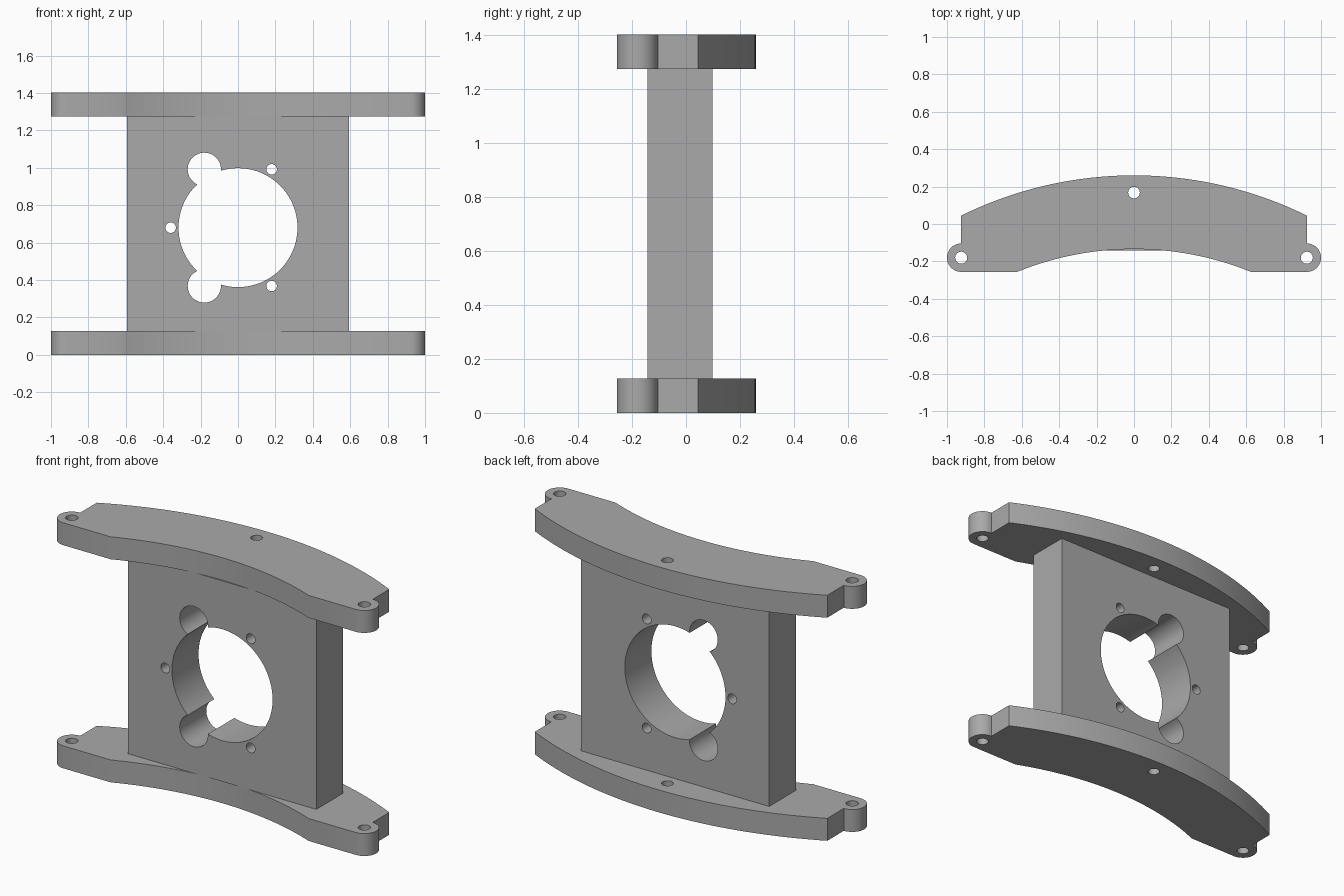
import bpy, bmesh, math

if "Cube" in bpy.data.objects:
    bpy.data.objects.remove(bpy.data.objects["Cube"])

metal = bpy.data.materials.new("plain grey")
metal.diffuse_color = (0.4, 0.4, 0.4, 1)
metal.use_nodes = True
metal.node_tree.nodes["Principled BSDF"].inputs["Base Color"].default_value = metal.diffuse_color


def arc(cx, cy, r, a0, a1, n):
    """Points along an arc, angles in degrees, both ends included."""
    angles = [math.radians(a0 + (a1 - a0) * i / n) for i in range(n + 1)]
    return [(cx + r * math.cos(a), cy + r * math.sin(a)) for a in angles]


def hole(cx, cy, r, n=32):
    return arc(cx, cy, r, 0, 360, n)[:-1]


def bow(half_width, y_end, y_apex, n):
    """Shallow arc through (-w, end), (0, apex), (w, end), left to right."""
    s = y_apex - y_end
    r = (half_width ** 2 + s ** 2) / (2 * s)
    half = math.degrees(math.asin(half_width / r))
    return arc(0, y_apex - r, r, 90 + half, 90 - half, n)


def extruded(name, loops, z0, z1):
    """Solid from an outline and its hole loops, between two heights."""
    bm = bmesh.new()
    for loop in loops:
        vs = [bm.verts.new((x, y, z0)) for x, y in loop]
        for i, v in enumerate(vs):
            bm.edges.new((v, vs[(i + 1) % len(vs)]))
    bmesh.ops.triangle_fill(bm, use_beauty=True, edges=bm.edges[:])
    geom = bmesh.ops.extrude_face_region(bm, geom=bm.faces[:], use_keep_orig=True)["geom"]
    for v in geom:
        if isinstance(v, bmesh.types.BMVert):
            v.co.z = z1
    bmesh.ops.recalc_face_normals(bm, faces=bm.faces[:])
    mesh = bpy.data.meshes.new(name)
    bm.to_mesh(mesh)
    bm.free()
    mesh.materials.append(metal)
    obj = bpy.data.objects.new(name, mesh)
    bpy.context.collection.objects.link(obj)
    bpy.ops.object.select_all(action='DESELECT')
    obj.select_set(True)
    bpy.context.view_layer.objects.active = obj
    bpy.ops.object.shade_smooth_by_angle(angle=math.radians(30))
    return obj


# Curved beams with a rounded ear and bolt hole at each end
EAR_X, EAR_Y, EAR_R = 0.924, -0.18, 0.076
FLAT_Y = EAR_Y - EAR_R
beam_outline = (bow(EAR_X, 0.045, 0.26, 40)                       # back edge
                + arc(EAR_X, EAR_Y, EAR_R, 90, -90, 20)           # right ear
                + bow(0.625, FLAT_Y, -0.134, 32)[::-1]            # front edge
                + arc(-EAR_X, EAR_Y, EAR_R, 270, 90, 20))         # left ear
beam_loops = [beam_outline, hole(0, 0.168, 0.031),
              hole(EAR_X, EAR_Y, 0.032), hole(-EAR_X, EAR_Y, 0.032)]
extruded("lower_beam", beam_loops, 0, 0.128)
extruded("upper_beam", beam_loops, 1.274, 1.402)

# Mounting plate: large bore with two round lobes, plus three bolt holes
CZ, R, LOBE, PITCH = 0.68, 0.318, 0.089, 0.36
cut = math.degrees(math.acos((PITCH**2 + R**2 - LOBE**2) / (2 * PITCH * R)))
beta = math.degrees(math.acos((PITCH**2 + LOBE**2 - R**2) / (2 * PITCH * LOBE)))


def on_pitch(angle):
    a = math.radians(angle)
    return PITCH * math.cos(a), CZ + PITCH * math.sin(a)


bore = []
for lobe_at, next_lobe in ((120, 240), (240, 480)):
    bore += arc(*on_pitch(lobe_at), LOBE, lobe_at - 180 + beta, lobe_at + 180 - beta, 28)
    bore += arc(0, CZ, R, lobe_at + cut, next_lobe - cut, (next_lobe - lobe_at) // 4)[1:-1]
plate_outline = [(-0.594, 0.128), (0.594, 0.128), (0.594, 1.274), (-0.594, 1.274)]
plate_loops = [plate_outline, bore] + [hole(*on_pitch(a), 0.028) for a in (60, 180, 300)]
plate = extruded("mounting_plate", plate_loops, -0.098, 0.142)
plate.rotation_euler.x = math.pi / 2
